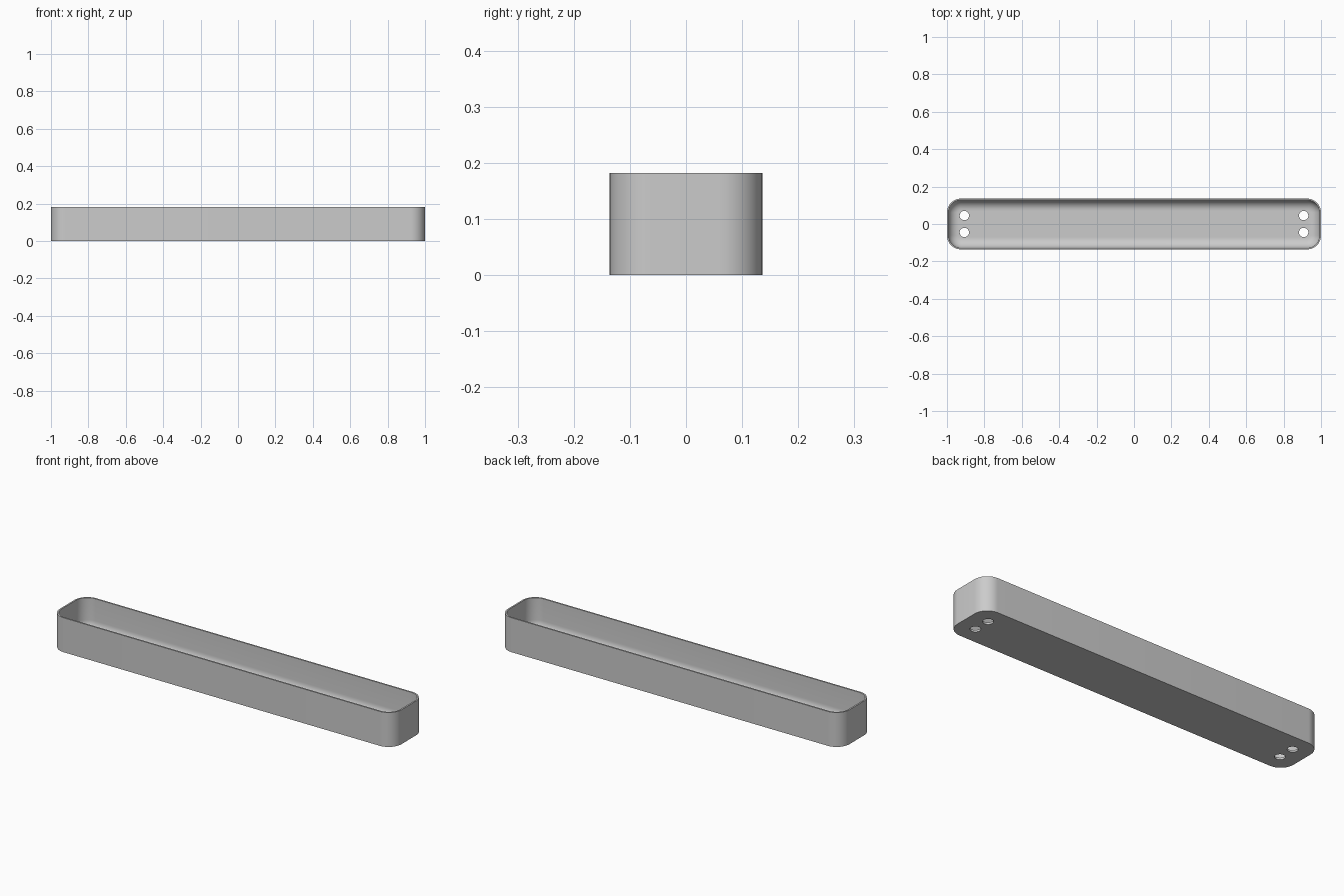
import bpy, bmesh, math

if "Cube" in bpy.data.objects:
    bpy.data.objects.remove(bpy.data.objects["Cube"])

HALF_X, HALF_Y, HEIGHT = 1.0, 0.136, 0.182
CORNER, WALL, FLOOR, FILLET = 0.075, 0.008, 0.01, 0.055

grey = bpy.data.materials.new("plain grey")
grey.use_nodes = True
colour = (0.6, 0.6, 0.6, 1)
grey.diffuse_color = colour
grey.node_tree.nodes["Principled BSDF"].inputs["Base Color"].default_value = colour


def ring(bm, inset, z, steps=12):
    """Rounded rectangle of vertices, shrunk by inset."""
    r = CORNER - inset
    verts = []
    for q, (sx, sy) in enumerate([(1, 1), (-1, 1), (-1, -1), (1, -1)]):
        for i in range(steps + 1):
            a = math.pi / 2 * (q + i / steps)
            verts.append(bm.verts.new((sx * (HALF_X - CORNER) + r * math.cos(a),
                                       sy * (HALF_Y - CORNER) + r * math.sin(a), z)))
    return verts


# Tray shell: outer wall, rim, inner wall, fillet and floor
bm = bmesh.new()
profile = [(0, 0), (0, HEIGHT), (WALL, HEIGHT)]
for i in range(11):
    a = math.pi / 2 * i / 10
    profile.append((WALL + FILLET * (1 - math.cos(a)),
                    FLOOR + FILLET * (1 - math.sin(a))))
rings = [ring(bm, inset, z) for inset, z in profile]
for low, high in zip(rings, rings[1:]):
    for i in range(len(low)):
        j = (i + 1) % len(low)
        bm.faces.new((low[i], low[j], high[j], high[i]))
bm.faces.new(rings[0][::-1])
bm.faces.new(rings[-1])
bmesh.ops.recalc_face_normals(bm, faces=bm.faces)
mesh = bpy.data.meshes.new("tray")
bm.to_mesh(mesh)
bm.free()
mesh.materials.append(grey)
tray = bpy.data.objects.new("tray", mesh)
bpy.context.collection.objects.link(tray)
bpy.context.view_layer.objects.active = tray
tray.select_set(True)

# Two drain holes through the floor at each end
for x in (-0.907, 0.907):
    for y in (-0.045, 0.045):
        bpy.ops.mesh.primitive_cylinder_add(vertices=32, radius=0.025, depth=0.1,
                                            location=(x, y, 0))
        cutter = bpy.context.object
        cutter.name = "hole_cutter"
        cutter.hide_render = True
        cutter.data.materials.append(grey)
        bpy.context.view_layer.objects.active = tray
        cut = tray.modifiers.new("drain hole", "BOOLEAN")
        cut.operation, cut.solver, cut.object = "DIFFERENCE", "EXACT", cutter
        bpy.ops.object.modifier_apply(modifier=cut.name)
        bpy.data.objects.remove(cutter)

# Smooth the curves, keep the edges sharp
bpy.ops.object.select_all(action="DESELECT")
tray.select_set(True)
bpy.context.view_layer.objects.active = tray
bpy.ops.object.shade_smooth_by_angle(angle=math.radians(30))
